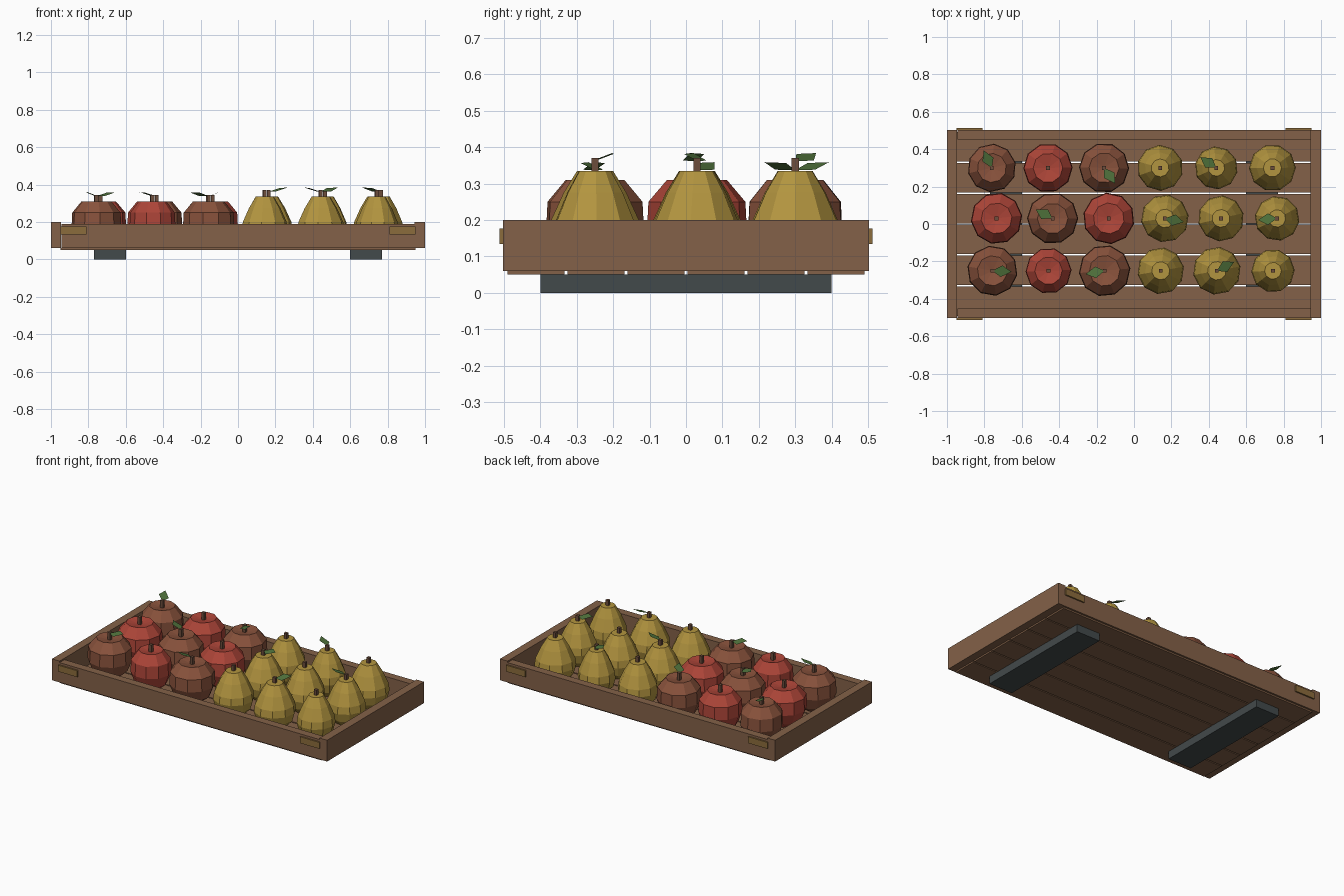
import bpy, bmesh, random
from math import sin, cos, pi, radians
from mathutils import Matrix, Vector

random.seed(4)
cube = bpy.data.objects.get("Cube")
if cube:
    bpy.data.objects.remove(cube)


def material(name, r, g, b):
    m = bpy.data.materials.new(name)
    m.use_nodes = True
    m.diffuse_color = (r, g, b, 1)
    m.node_tree.nodes["Principled BSDF"].inputs["Base Color"].default_value = (r, g, b, 1)
    return m


WOOD = material("crate wood", .23, .12, .065)
SLATE = material("dark slate", .055, .068, .07)
BRASS = material("dull brass", .26, .15, .045)
RED = material("red apple skin", .42, .06, .04)
RUSSET = material("russet apple skin", .25, .085, .045)
YELLOW = material("pear skin", .45, .3, .05)
GREEN = material("leaf green", .08, .17, .045)
BARK = material("stem bark", .15, .075, .045)


def finish(name, bm, mat, location=(0, 0, 0)):
    mesh = bpy.data.meshes.new(name)
    bm.to_mesh(mesh)
    bm.free()
    mesh.materials.append(mat)
    ob = bpy.data.objects.new(name, mesh)
    ob.location = location
    bpy.context.collection.objects.link(ob)
    return ob


def box(name, center, size, mat):
    bm = bmesh.new()
    bmesh.ops.create_cube(bm, size=1)
    bmesh.ops.scale(bm, vec=size, verts=bm.verts)
    return finish(name, bm, mat, center)


def lathe(name, profile, sides, radius, mat, location):
    """Revolve (relative radius, height) points; close both ends with fans."""
    bm = bmesh.new()
    turn = random.uniform(0, 2 * pi)
    rings = []
    for r, z in profile:
        if r == 0:
            rings.append([bm.verts.new((0, 0, z))] * sides)
        else:
            angles = [turn + 2 * pi * i / sides for i in range(sides)]
            rings.append([bm.verts.new((r * radius * cos(a), r * radius * sin(a), z)) for a in angles])
    for low, high in zip(rings, rings[1:]):
        for i in range(sides):
            j = (i + 1) % sides
            corners = dict.fromkeys((low[i], low[j], high[j], high[i]))
            bm.faces.new(list(corners))
    return finish(name, bm, mat, location)


def leaf(name, location, heading):
    """Thin diamond, tilted up from the stem and rolled a little."""
    bm = bmesh.new()
    outline = [(0, 0), (.045, -.032), (.105, 0), (.055, .032)]
    bm.faces.new([bm.verts.new((x, y, 0)) for x, y in outline])
    ob = finish(name, bm, GREEN)
    ob.matrix_world = (Matrix.Translation(Vector(location))
                       @ Matrix.Rotation(radians(heading), 4, 'Z')
                       @ Matrix.Rotation(radians(-12), 4, 'Y')
                       @ Matrix.Rotation(radians(15), 4, 'X'))


# Crate floor: six slats with narrow gaps
pitch = .165
for i in range(6):
    box("floor_slat", (0, (i - 2.5) * pitch, .055), (1.9, pitch - .008, .01), WOOD)

# Crate walls, runners and corner plates
for s in (-1, 1):
    box("end_board", (s * .9725, 0, .13), (.055, 1.006, .14), WOOD)
    box("side_board", (0, s * .477, .125), (1.89, .052, .13), WOOD)
    box("runner", (s * .685, 0, .025), (.17, .8, .05), SLATE)
    for t in (-1, 1):
        box("corner_plate", (s * .88, t * .508, .155), (.14, .009, .042), BRASS)

# Fruit profiles: (share of the radius, height above the floor)
APPLE = [(0, .02), (.42, 0), (.8, .04), (1, .11), (.97, .19), (.6, .25), (0, .235)]
PEAR = [(0, 0), (.55, 0), (.88, .04), (1, .095), (.95, .14), (.68, .215), (.39, .275), (0, .275)]

# Fruit rows from back to front: y, x of first fruit, radii
ROWS = [
    (.30, -.76, (.13, .132, .134, .123, .115, .125)),
    (.03, -.735, (.138, .137, .138, .128, .123, .12)),
    (-.25, -.757, (.135, .123, .138, .125, .128, .116)),
]
# Leaf headings in degrees by (row, column)
LEAVES = {(0, 0): 115, (0, 2): -55, (1, 1): 152, (2, 0): -3, (2, 2): 190,
          (0, 4): 146, (1, 3): -11, (1, 5): 185, (2, 4): 27}

for row, (y, x0, radii) in enumerate(ROWS):
    for col, radius in enumerate(radii):
        x = x0 + .3 * col
        if col < 3:
            skin = RUSSET if (row + col) % 2 == 0 else RED
            lathe("apple", APPLE, 10, radius, skin, (x, y, .06))
            top = .345
        else:
            lathe("pear", PEAR, 10, radius, YELLOW, (x, y, .06))
            top = .37
        box("stem", (x, y, top - .03), (.02, .02, .06), BARK)
        if (row, col) in LEAVES:
            leaf("leaf", (x, y, top - .008), LEAVES[row, col])
